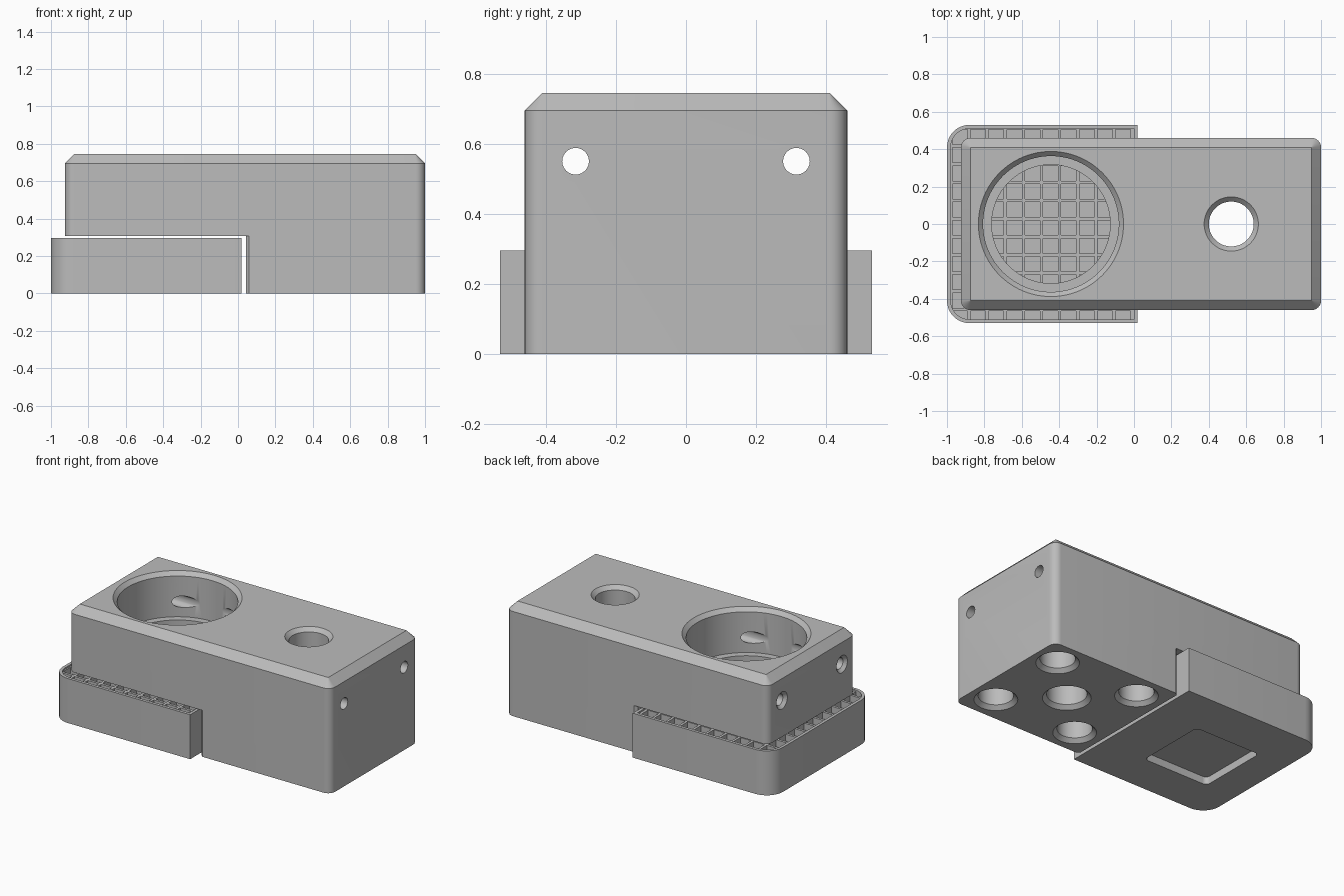
import bpy
import bmesh
from math import cos, sin, pi, radians
from mathutils import Vector

if "Cube" in bpy.data.objects:
    bpy.data.objects.remove(bpy.data.objects["Cube"])

grey = bpy.data.materials.new("plain_grey")
grey.use_nodes = True
COLOUR = (0.5, 0.5, 0.5, 1)
grey.diffuse_color = COLOUR
grey.node_tree.nodes["Principled BSDF"].inputs["Base Color"].default_value = COLOUR


def add_loft(bm, rings):
    """Skin a list of matching point loops and cap both ends."""
    loops = [[bm.verts.new(p) for p in ring] for ring in rings]
    n = len(loops[0])
    for a, b in zip(loops, loops[1:]):
        for i in range(n):
            j = (i + 1) % n
            bm.faces.new((a[i], a[j], b[j], b[i]))
    bm.faces.new(loops[0][::-1])
    bm.faces.new(loops[-1])


def make(name, *lofts):
    bm = bmesh.new()
    for rings in lofts:
        add_loft(bm, rings)
    bmesh.ops.recalc_face_normals(bm, faces=bm.faces)
    mesh = bpy.data.meshes.new(name)
    bm.to_mesh(mesh)
    bm.free()
    mesh.materials.append(grey)
    ob = bpy.data.objects.new(name, mesh)
    bpy.context.collection.objects.link(ob)
    return ob


def rounded(x0, x1, y0, y1, z, r_left, r_right, steps=8):
    """Rounded rectangle loop; a radius of 0 gives a sharp corner."""
    pts = []
    corners = ((x1, y1, r_right, -1, -1), (x0, y1, r_left, 1, -1),
               (x0, y0, r_left, 1, 1), (x1, y0, r_right, -1, 1))
    for k, (x, y, r, sx, sy) in enumerate(corners):
        for i in range(steps + 1 if r else 1):
            t = (k + i / steps) * pi / 2
            off = (r * cos(t), r * sin(t)) if r else (0, 0)
            pts.append(Vector((x + sx * r + off[0], y + sy * r + off[1], z)))
    return pts


def slab(x0, x1, y0, y1, z0, z1, r_left=0, r_right=0):
    return [rounded(x0, x1, y0, y1, z, r_left, r_right) for z in (z0, z1)]


def bore(profile, a, b, axis="z", sides=64):
    """Round cutter from (position, radius) pairs along an axis."""
    rings = []
    for p, r in profile:
        ring = []
        for i in range(sides):
            t = 2 * pi * i / sides
            u, v = a + r * cos(t), b + r * sin(t)
            ring.append(Vector((u, v, p) if axis == "z" else (p, u, v)))
        rings.append(ring)
    return rings


def cut(ob, *lofts):
    """Subtract non-overlapping lofts and bake the result."""
    cutter = make("cutter", *lofts)
    cutter.hide_render = True
    mod = ob.modifiers.new("cut", "BOOLEAN")
    mod.operation = "DIFFERENCE"
    mod.solver = "EXACT"
    mod.object = cutter
    bpy.context.view_layer.update()
    graph = bpy.context.evaluated_depsgraph_get()
    mesh = bpy.data.meshes.new_from_object(ob.evaluated_get(graph))
    ob.modifiers.clear()
    ob.data = mesh
    bpy.data.objects.remove(cutter)


# Body: rounded block with a chamfered top
TOP, SHOULDER, EDGE = 0.745, 0.695, 0.05
W = 0.46
body = make("body", [
    rounded(-0.925, 1, -W, W, 0, EDGE, EDGE),
    rounded(-0.925, 1, -W, W, SHOULDER, EDGE, EDGE),
    rounded(-0.875, 0.95, -W + EDGE, W - EDGE, TOP, 0.002, 0.002)])

# Space under the overhang, with eased corners on the lower block
plan = [(-2, -1), (0.06, -1), (0.06, -W), (0.043, -0.443),
        (0.043, 0.443), (0.06, W), (0.06, 1), (-2, 1)]
cut(body, [[Vector((x, y, z)) for x, y in plan] for z in (-0.1, 0.308)])

# Large stepped well and small through hole, both with chamfered rims
cut(body, bore([(0.2, 0.317), (0.45, 0.317), (0.45, 0.363), (0.72, 0.363),
                (TOP, 0.388), (0.77, 0.413)], -0.444, 0, sides=96))
cut(body, bore([(-0.025, 0.17), (0, 0.145), (0.025, 0.12), (0.72, 0.12),
                (TOP, 0.145), (0.77, 0.17)], 0.52, 0))

# Four blind holes in the underside
cut(body, *[bore([(-0.025, 0.155), (0, 0.13), (0.025, 0.105), (0.38, 0.105)],
                 0.525 + sx * 0.305, sy * 0.285)
            for sx in (-1, 1) for sy in (-1, 1)])

# Two long side holes, flared at the overhang end
cut(body, *[bore([(-0.945, 0.075), (-0.925, 0.057), (-0.905, 0.038), (1.1, 0.038)],
                 s * 0.315, 0.55, axis="x", sides=40) for s in (-1, 1)])

# Tray: rounded at one end, with a raised rim and a recess below
tray = make("tray", slab(-1, 0.02, -0.53, 0.53, 0, 0.295, 0.12))
cut(tray, slab(-0.98, 0, -0.51, 0.51, 0.24, 0.4, 0.1))
cut(tray, slab(-0.78, -0.3, -0.26, 0.22, -0.1, 0.05, 0.03, 0.03))

# Lattice: plate pierced by a regular grid of square pockets
PITCH, HALF = 0.097, 0.04
lattice = make("tray_lattice", slab(-0.98, 0, -0.51, 0.51, 0.24, 0.285, 0.1))
pockets = []
for i in range(-6, 5):
    for j in range(-5, 6):
        x, y = -0.446 + i * PITCH, -0.02 + j * PITCH
        pockets.append(slab(x - HALF, x + HALF, y - HALF, y + HALF, 0.2, 0.35))
cut(lattice, *pockets)

# Smooth round walls, keep hard edges
bpy.ops.object.select_all(action="DESELECT")
for ob in (body, tray, lattice):
    ob.select_set(True)
bpy.context.view_layer.objects.active = body
bpy.ops.object.shade_smooth_by_angle(angle=radians(30))
